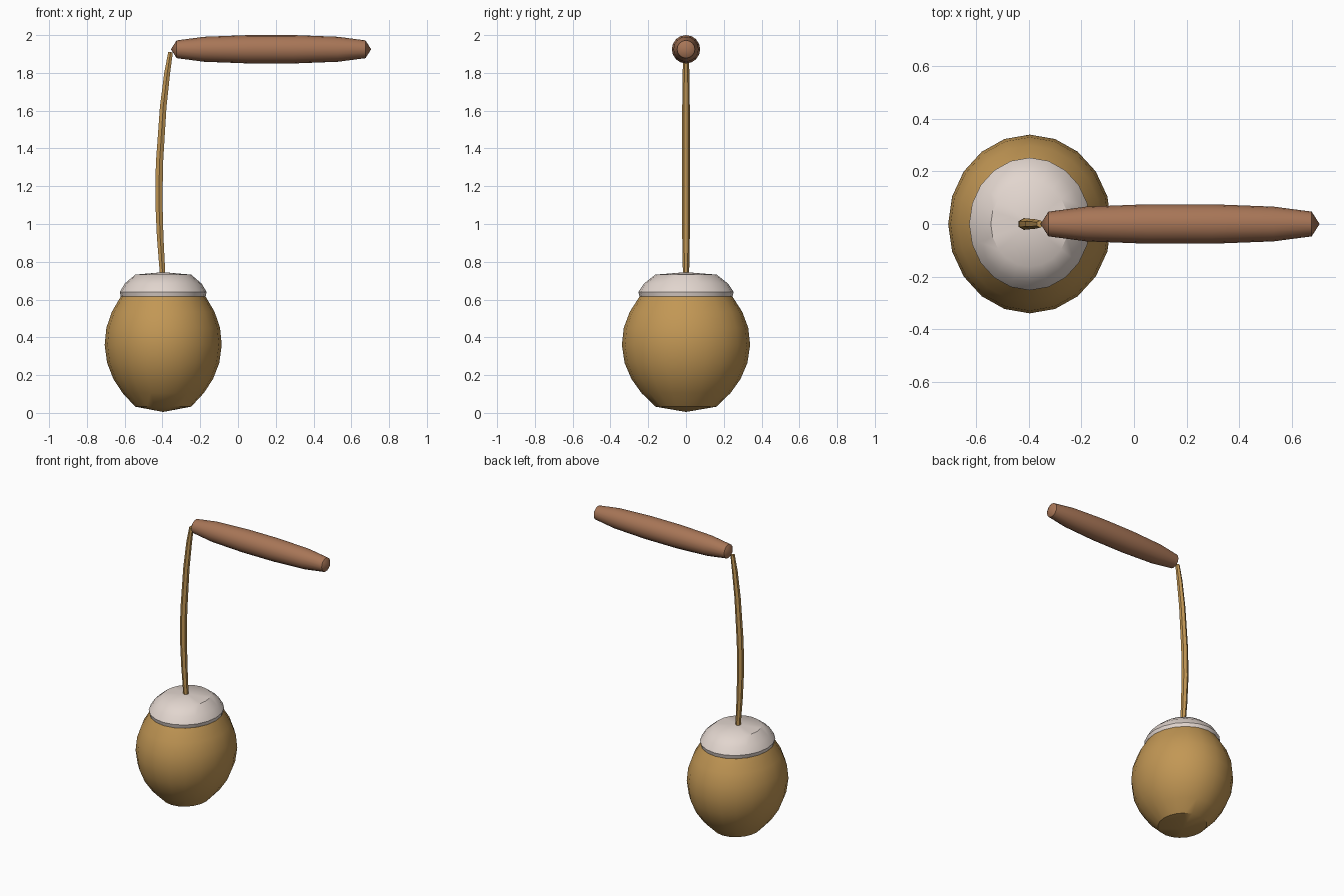
import bpy, bmesh, math
from mathutils import Matrix

if "Cube" in bpy.data.objects:
    bpy.data.objects.remove(bpy.data.objects["Cube"])


def material(name, rgb):
    m = bpy.data.materials.new(name)
    m.diffuse_color = (*rgb, 1)
    m.use_nodes = True
    m.node_tree.nodes["Principled BSDF"].inputs["Base Color"].default_value = m.diffuse_color
    return m


def finish(ob, mat):
    ob.data.materials.append(mat)
    bpy.ops.object.select_all(action='DESELECT')
    bpy.context.view_layer.objects.active = ob
    ob.select_set(True)
    bpy.ops.object.shade_smooth_by_angle(angle=math.radians(35))


def lathe(name, profile, mat, sides, matrix):
    """Spin (radius, height) points about z; zero radius makes a pole."""
    bm = bmesh.new()
    rings = []
    for r, z in profile:
        n = sides if r > 0 else 1
        rings.append([bm.verts.new((r * math.cos(math.tau * i / n),
                                    r * math.sin(math.tau * i / n), z)) for i in range(n)])
    for a, b in zip(rings, rings[1:]):
        for i in range(sides):
            j = (i + 1) % sides
            if len(a) == 1:
                bm.faces.new((a[0], b[j], b[i]))
            elif len(b) == 1:
                bm.faces.new((a[i], a[j], b[0]))
            else:
                bm.faces.new((a[i], a[j], b[j], b[i]))
    bm.transform(matrix)
    bmesh.ops.recalc_face_normals(bm, faces=bm.faces)
    me = bpy.data.meshes.new(name)
    bm.to_mesh(me)
    bm.free()
    ob = bpy.data.objects.new(name, me)
    bpy.context.collection.objects.link(ob)
    finish(ob, mat)
    return ob


gold = material("golden_brown", (0.54, 0.31, 0.09))
cream = material("cream", (0.76, 0.67, 0.62))
wood = material("wood", (0.39, 0.18, 0.095))

# Slightly oval bulb and its cap
PX = -0.396
oval = Matrix.Translation((PX, 0, 0)) @ Matrix.Diagonal((1, 1.095, 1, 1))
lathe("bulb", [(0, 0.005), (0.148, 0.033), (0.215, 0.105), (0.264, 0.18), (0.297, 0.265),
               (0.31, 0.36), (0.301, 0.45), (0.272, 0.535), (0.225, 0.615), (0, 0.65)],
      gold, 20, oval)
lathe("cap", [(0, 0.605), (0.222, 0.605), (0.23, 0.64), (0.203, 0.685),
              (0.148, 0.732), (0, 0.745)], cream, 20, oval)

# Bowed cord
cu = bpy.data.curves.new("cord", 'CURVE')
cu.dimensions = '3D'
cu.bevel_depth = 0.02
cu.bevel_resolution = 1
cu.use_fill_caps = True
path = [(-0.397, 0.70, 0.8), (-0.412, 0.93, 1), (-0.419, 1.12, 1.1), (-0.416, 1.32, 1.1),
        (-0.396, 1.62, 1), (-0.375, 1.80, 0.9), (-0.357, 1.91, 0.7)]
sp = cu.splines.new('POLY')
sp.points.add(len(path) - 1)
for p, (x, z, r) in zip(sp.points, path):
    p.co = (x, 0, z, 1)
    p.radius = r
tmp = bpy.data.objects.new("cord_path", cu)
bpy.context.collection.objects.link(tmp)
me = bpy.data.meshes.new_from_object(tmp.evaluated_get(bpy.context.evaluated_depsgraph_get()))
bpy.data.objects.remove(tmp)
cord = bpy.data.objects.new("cord", me)
bpy.context.collection.objects.link(cord)
me.materials.clear()
finish(cord, gold)

# Horizontal tapered handle, symmetric about its middle
half = [(0, -0.53), (0.047, -0.50), (0.066, -0.355), (0.075, -0.12)]
profile = half + [(r, -h) for r, h in reversed(half)]
lathe("handle", profile, wood, 16,
      Matrix.Translation((0.175, 0, 1.925)) @ Matrix.Rotation(math.pi / 2, 4, 'Y'))
